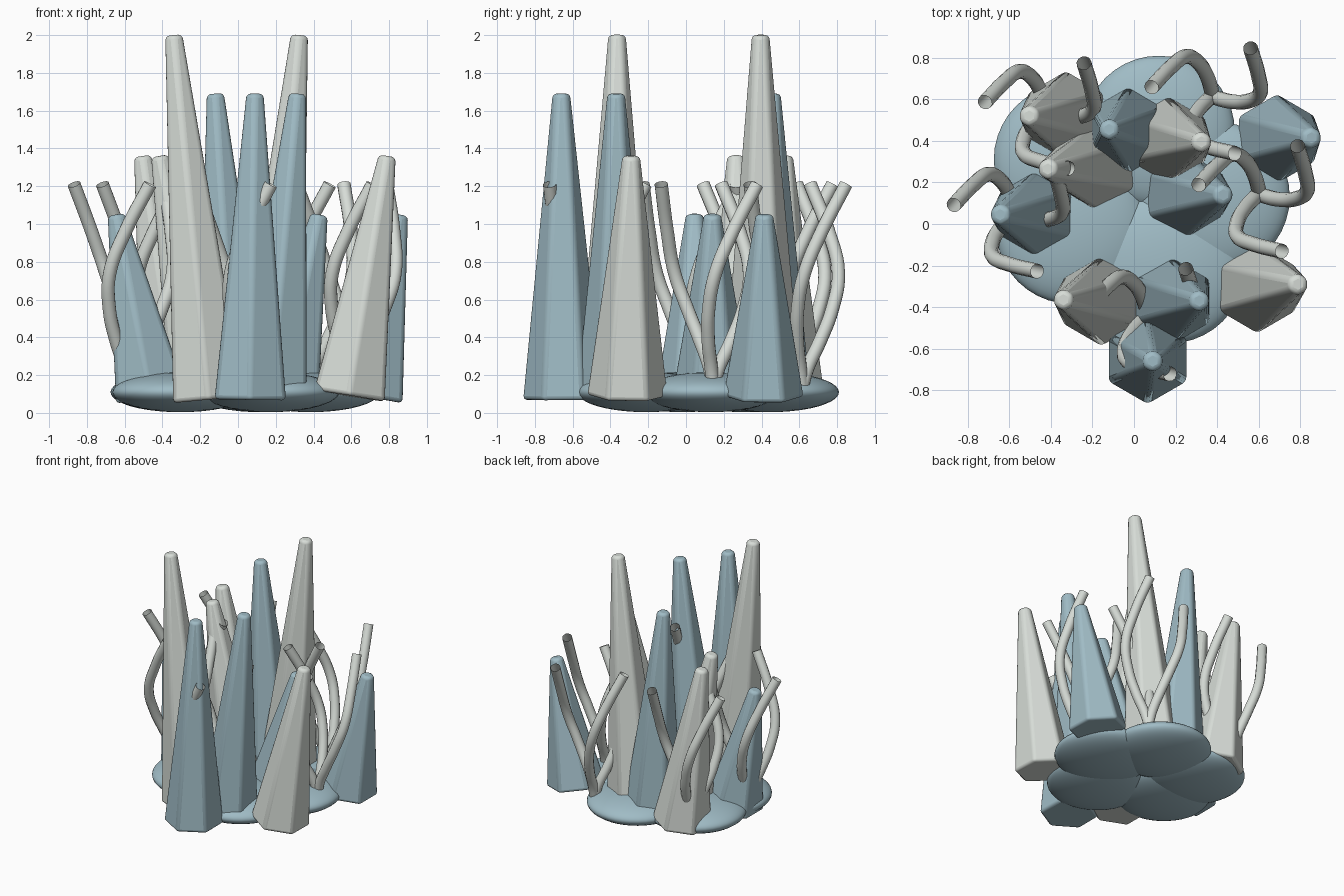
import bpy, bmesh, math
from mathutils import Vector, Matrix

if "Cube" in bpy.data.objects:
    bpy.data.objects.remove(bpy.data.objects["Cube"])


def material(name, rgb):
    m = bpy.data.materials.new(name)
    m.diffuse_color = (*rgb, 1)
    m.use_nodes = True
    m.node_tree.nodes["Principled BSDF"].inputs["Base Color"].default_value = m.diffuse_color
    return m


BLUE = material("dusty_blue", (0.35, 0.50, 0.56))
GREY = material("pale_grey", (0.68, 0.72, 0.68))


def smooth(ob, angle):
    bpy.ops.object.select_all(action='DESELECT')
    ob.select_set(True)
    bpy.context.view_layer.objects.active = ob
    bpy.ops.object.shade_smooth_by_angle(angle=math.radians(angle))


def spire(name, base, tip, height, mat, base_z=0.075):
    """Leaning six-sided tapered spire with softened edges."""
    a, b = Vector((*base, base_z)), Vector((*tip, height))
    axis = b - a
    rot = Vector((0, 0, 1)).rotation_difference(axis)
    bm = bmesh.new()
    rings = []
    for centre, r in ((a, 0.218), (b, 0.052)):
        rings.append([bm.verts.new(centre + rot @ Vector(
            (r * math.sin(i * math.pi / 3), r * math.cos(i * math.pi / 3), 0)))
            for i in range(6)])
    low, top = rings
    bm.faces.new(low)
    bm.faces.new(top[::-1])
    for i in range(6):
        j = (i + 1) % 6
        bm.faces.new((low[i], low[j], top[j], top[i]))
    bmesh.ops.recalc_face_normals(bm, faces=bm.faces)
    me = bpy.data.meshes.new(name)
    bm.to_mesh(me)
    bm.free()
    me.materials.append(mat)
    ob = bpy.data.objects.new(name, me)
    bpy.context.collection.objects.link(ob)
    bev = ob.modifiers.new("soft_edges", 'BEVEL')
    bev.width, bev.segments, bev.limit_method = 0.022, 3, 'NONE'
    smooth(ob, 35)


def disc(name, x, y, r=0.365):
    """Flattened round base stone."""
    bpy.ops.mesh.primitive_uv_sphere_add(segments=40, ring_count=20, location=(x, y, 0.11))
    ob = bpy.context.object
    ob.name = name
    ob.scale = (r, r, 0.106)
    ob.data.materials.append(BLUE)
    smooth(ob, 180)


# one arm of a tube cluster, relative to the cluster centre
ARM = [(0, 0, 0.14), (-0.005, 0.03, 0.24), (-0.025, 0.095, 0.38), (-0.065, 0.16, 0.55),
       (-0.125, 0.192, 0.74), (-0.2, 0.14, 0.96), (-0.293, 0.043, 1.21)]


def tube(name, centre, turn):
    """Curved open-ended tube."""
    rot = Matrix.Rotation(turn, 3, 'Z')
    cu = bpy.data.curves.new(name, 'CURVE')
    cu.dimensions = '3D'
    cu.bevel_depth, cu.bevel_resolution, cu.resolution_u = 0.036, 4, 6
    sp = cu.splines.new('BEZIER')
    sp.bezier_points.add(len(ARM) - 1)
    for bp, p in zip(sp.bezier_points, ARM):
        bp.co = rot @ Vector(p) + Vector((*centre, 0))
        bp.handle_left_type = bp.handle_right_type = 'AUTO'
    cu.materials.append(GREY)
    ob = bpy.data.objects.new(name, cu)
    bpy.context.collection.objects.link(ob)
    bpy.ops.object.select_all(action='DESELECT')
    ob.select_set(True)
    bpy.context.view_layer.objects.active = ob
    bpy.ops.object.convert(target='MESH')
    smooth(bpy.context.object, 60)


# base stones
for i, (x, y) in enumerate([(0.12, 0.445), (-0.31, 0.31), (-0.30, -0.02),
                            (0.17, -0.21), (0.385, 0.13)]):
    disc(f"base_stone_{i + 1}", x, y)

# grey spires: base, tip, height
for i, (b, t, h) in enumerate([
        ((-0.155, -0.37), (-0.34, -0.365), 2.0),
        ((0.155, 0.405), (0.325, 0.395), 2.0),
        ((0.59, -0.31), (0.79, -0.29), 1.36),
        ((-0.325, 0.52), (-0.505, 0.52), 1.36),
        ((-0.175, 0.28), (-0.415, 0.265), 1.36)]):
    spire(f"grey_spire_{i + 1}", b, t, h, GREY, 0.07 if h > 1.5 else 0.09)

# blue spires
for i, (b, t, h) in enumerate([
        ((0.065, -0.65), (0.09, -0.66), 1.69),
        ((0.175, -0.37), (0.315, -0.37), 1.69),
        ((-0.02, 0.45), (-0.12, 0.455), 1.69),
        ((-0.46, 0.05), (-0.645, 0.045), 1.05),
        ((0.24, 0.14), (0.43, 0.14), 1.05),
        ((0.685, 0.41), (0.855, 0.415), 1.05)]):
    spire(f"blue_spire_{i + 1}", b, t, h, BLUE, 0.07 if h > 1.5 else 0.085)

# five clusters of three curved tubes
for i, c in enumerate([(0.377, 0.615), (0.603, 0.144), (-0.575, 0.048),
                       (-0.425, 0.543), (0.065, -0.447)]):
    for k in range(3):
        tube(f"tube_{i + 1}_{k + 1}", c, k * math.tau / 3)
